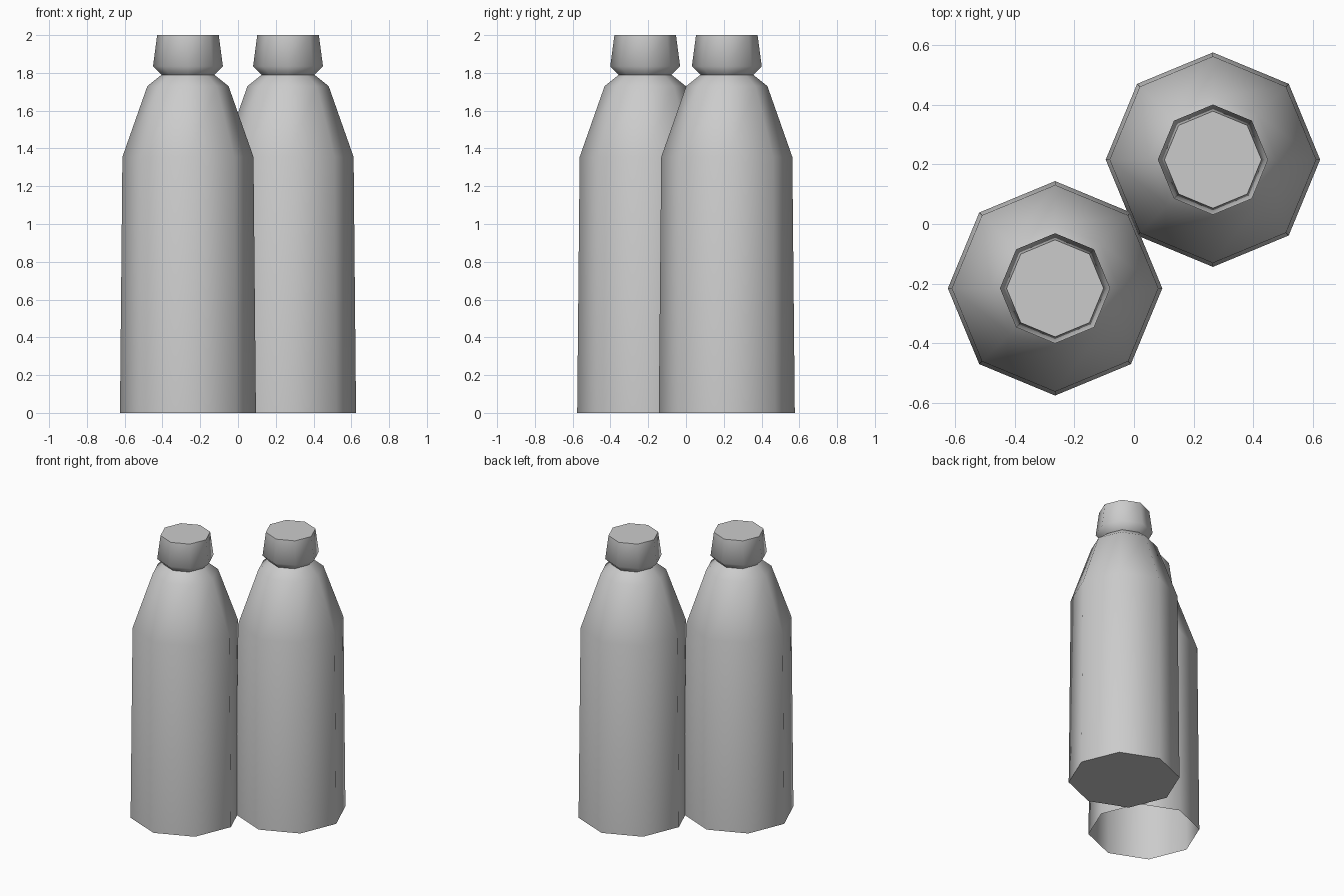
import bpy
import bmesh
from math import cos, sin, tau, radians

cube = bpy.data.objects.get("Cube")
if cube:
    bpy.data.objects.remove(cube, do_unlink=True)

SIDES = 8

grey = bpy.data.materials.new("plain grey")
grey.use_nodes = True
colour = (0.6, 0.6, 0.6, 1)
grey.diffuse_color = colour
grey.node_tree.nodes["Principled BSDF"].inputs["Base Color"].default_value = colour


def lathe(name, profile, location, close_bottom=False, close_top=False):
    """Spin (radius, height) pairs into an eight-sided shell."""
    bm = bmesh.new()
    rings = [[bm.verts.new((r * cos(tau * i / SIDES), r * sin(tau * i / SIDES), z))
              for i in range(SIDES)] for r, z in profile]
    for low, high in zip(rings, rings[1:]):
        for i in range(SIDES):
            j = (i + 1) % SIDES
            bm.faces.new((low[i], low[j], high[j], high[i]))
    if close_bottom:
        bm.faces.new(rings[0][::-1])
    if close_top:
        bm.faces.new(rings[-1])
    mesh = bpy.data.meshes.new(name)
    bm.to_mesh(mesh)
    bm.free()
    mesh.materials.append(grey)
    obj = bpy.data.objects.new(name, mesh)
    obj.location = location
    bpy.context.collection.objects.link(obj)
    # Round the sides, keep rims crisp
    bpy.ops.object.select_all(action="DESELECT")
    obj.select_set(True)
    bpy.context.view_layer.objects.active = obj
    bpy.ops.object.shade_smooth_by_angle(angle=radians(60))
    return obj


body = [(0.36, 0), (0.347, 1.355), (0.215, 1.73), (0.14, 1.79)]
cap = [(0.14, 1.79), (0.185, 1.835), (0.163, 2)]

# The rear bottle has a base, the front one is open underneath
for label, side, has_base in (("front", -1, False), ("rear", 1, True)):
    spot = (0.265 * side, 0.216 * side, 0)
    lathe(label + "_bottle_body", body, spot, close_bottom=has_base)
    lathe(label + "_bottle_cap", cap, spot, close_top=True)
